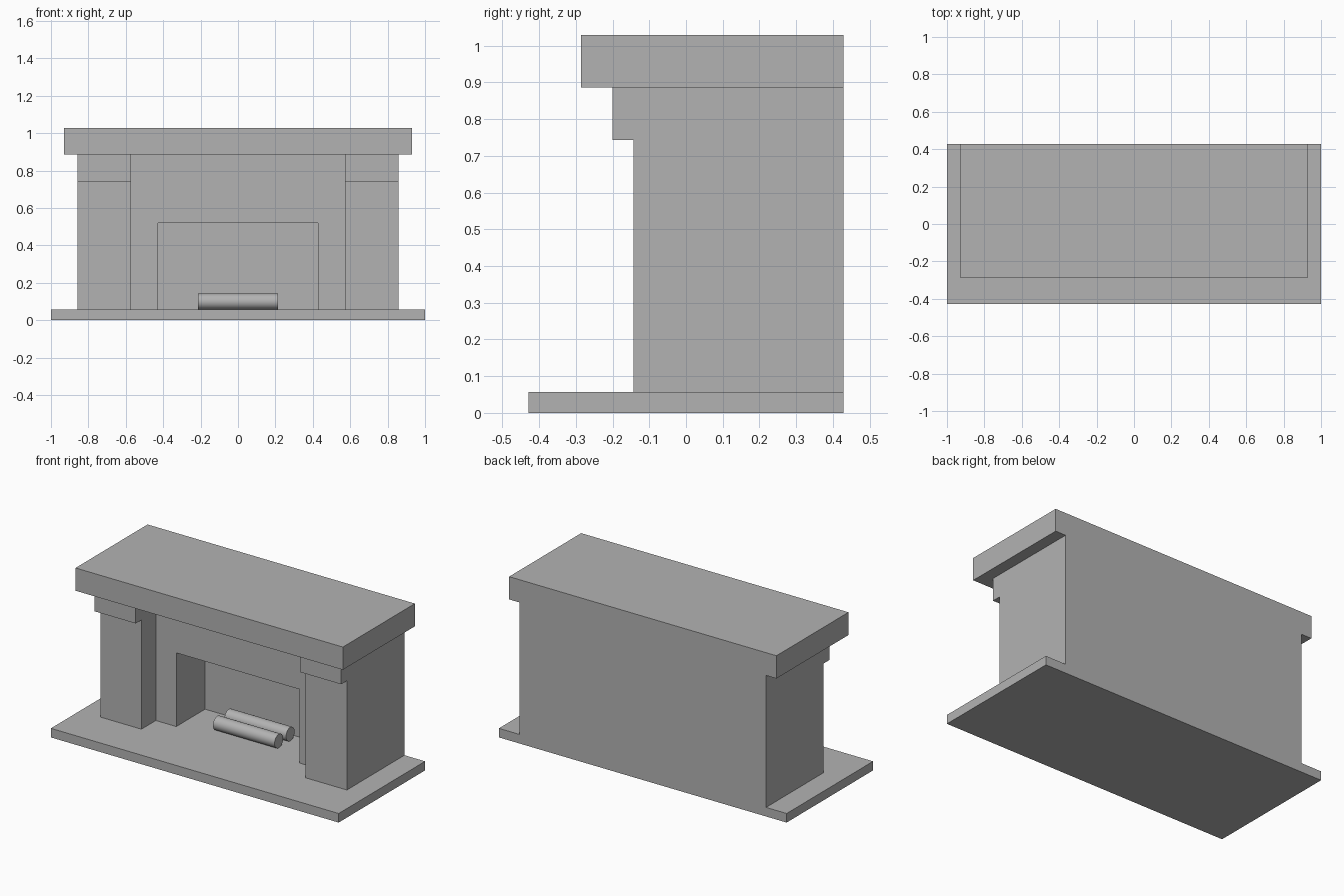
import bpy
import bmesh
from math import pi
from mathutils import Matrix

if "Cube" in bpy.data.objects:
    bpy.data.objects.remove(bpy.data.objects["Cube"], do_unlink=True)

GREY = (0.45, 0.45, 0.45, 1.0)
stone = bpy.data.materials.new("plain_grey")
stone.use_nodes = True
stone.diffuse_color = GREY
stone.node_tree.nodes["Principled BSDF"].inputs["Base Color"].default_value = GREY

# Shared heights and depths
BACK = 0.429
HEARTH_TOP, MANTEL_BASE, TOP = 0.057, 0.886, 1.029


def add_object(name, bm):
    bmesh.ops.recalc_face_normals(bm, faces=bm.faces)
    mesh = bpy.data.meshes.new(name)
    bm.to_mesh(mesh)
    bm.free()
    mesh.materials.append(stone)
    obj = bpy.data.objects.new(name, mesh)
    bpy.context.collection.objects.link(obj)
    return obj


def box(name, x, y, z):
    bm = bmesh.new()
    size = [b - a for a, b in (x, y, z)]
    mid = [(a + b) / 2 for a, b in (x, y, z)]
    bmesh.ops.create_cube(bm, size=1, matrix=Matrix.Translation(mid) @ Matrix.Diagonal((*size, 1)))
    return add_object(name, bm)


def prism(name, points, place, offset):
    """Extrude a flat outline; place maps each 2D point into space."""
    bm = bmesh.new()
    face = bm.faces.new([bm.verts.new(place(*p)) for p in points])
    moved = bmesh.ops.extrude_face_region(bm, geom=[face], use_keep_orig=True)["geom"]
    bmesh.ops.translate(bm, vec=offset, verts=[v for v in moved if isinstance(v, bmesh.types.BMVert)])
    return add_object(name, bm)


def log(name, y):
    radius, length = 0.043, 0.428
    bm = bmesh.new()
    bmesh.ops.create_cone(bm, cap_ends=True, segments=32, radius1=radius, radius2=radius, depth=length,
                          matrix=Matrix.Translation((0, y, HEARTH_TOP + radius)) @ Matrix.Rotation(pi / 2, 4, "Y"))
    for face in bm.faces:
        face.smooth = len(face.verts) == 4
    for edge in bm.edges:
        edge.smooth = all(len(f.verts) == 4 for f in edge.link_faces)
    add_object(name, bm)


# Hearth slab and mantel shelf
box("hearth_slab", (-1, 1), (-BACK, BACK), (0, HEARTH_TOP))
box("mantel_shelf", (-0.929, 0.929), (-0.286, BACK), (MANTEL_BASE, TOP))

# Chimney breast: an arch-shaped surround in front of a solid back wall
surround = [(-0.571, HEARTH_TOP), (-0.429, HEARTH_TOP), (-0.429, 0.52), (0.429, 0.52),
            (0.429, HEARTH_TOP), (0.571, HEARTH_TOP), (0.571, MANTEL_BASE), (-0.571, MANTEL_BASE)]
prism("fireplace_surround", surround, lambda x, z: (x, 0, z), (0, BACK, 0))
box("firebox_back", (-0.429, 0.429), (0.286, BACK), (HEARTH_TOP, 0.52))

# Side pillars, each with a capital stepping forward under the shelf
pillar = [(BACK, HEARTH_TOP), (-0.143, HEARTH_TOP), (-0.143, 0.743),
          (-0.2, 0.743), (-0.2, MANTEL_BASE), (BACK, MANTEL_BASE)]
for name, x in (("left_pillar", 0.571), ("right_pillar", -0.857)):
    prism(name, pillar, lambda y, z: (x, y, z), (0.286, 0, 0))

# Logs in the firebox
log("front_log", 0.1)
log("back_log", 0.214)
